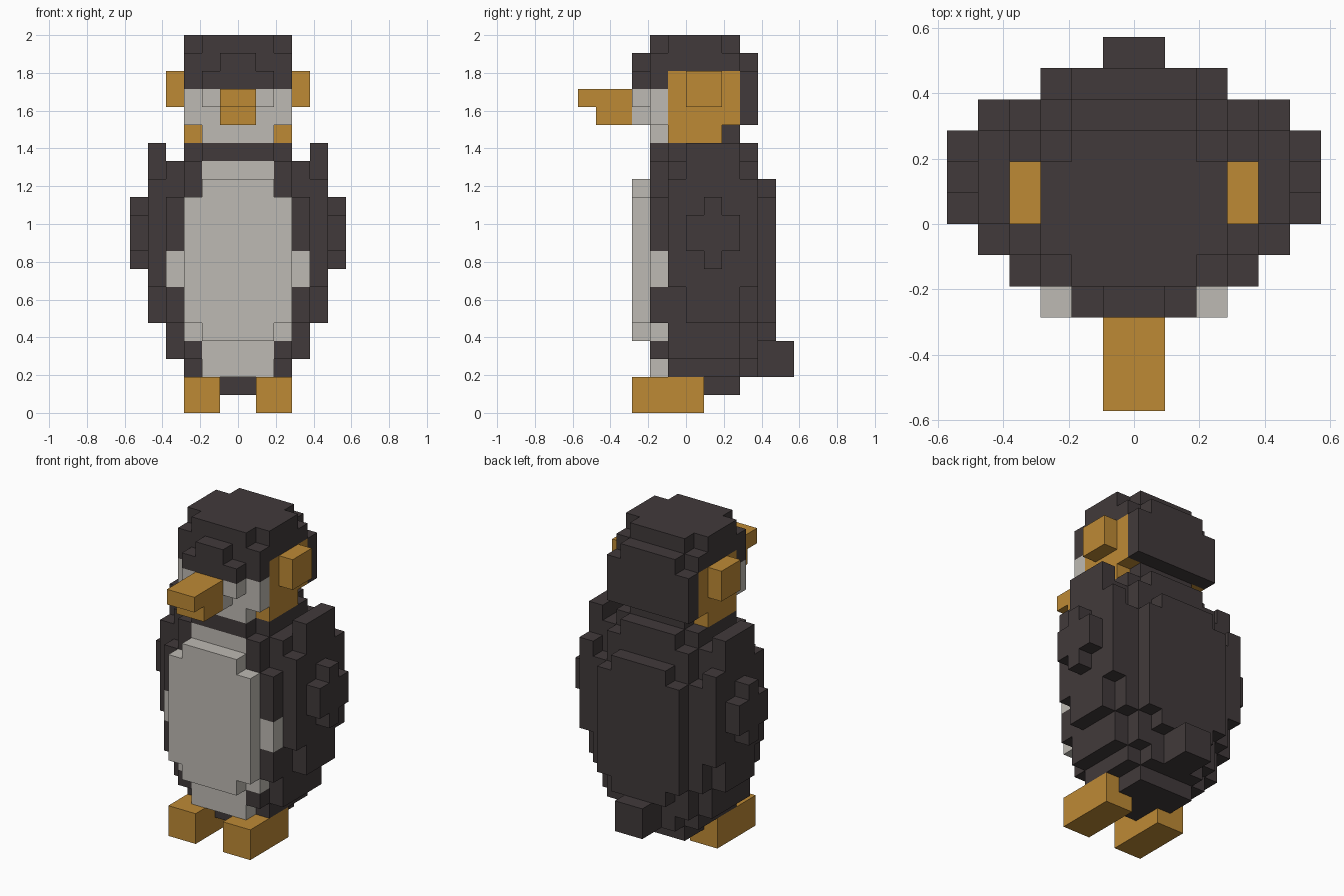
import bpy
import bmesh
from mathutils import Vector

cube = bpy.data.objects.get("Cube")
if cube:
    bpy.data.objects.remove(cube, do_unlink=True)

UNIT = 2 / 21  # edge of one block


def material(name, rgb):
    mat = bpy.data.materials.new(name)
    mat.use_nodes = True
    color = (*rgb, 1)
    mat.diffuse_color = color
    bsdf = next(n for n in mat.node_tree.nodes if n.type == 'BSDF_PRINCIPLED')
    bsdf.inputs["Base Color"].default_value = color
    bsdf.inputs["Roughness"].default_value = 0.9
    return mat


DARK = material("charcoal", (0.053, 0.042, 0.043))
LIGHT = material("pale_grey", (0.515, 0.491, 0.451))
ORANGE = material("orange", (0.515, 0.254, 0.036))

blocks = {}      # block position -> part name
part_color = {}  # part name -> material


def fill(part, color, x, y, z):
    """Fill a box of blocks; later boxes replace earlier ones."""
    part_color[part] = color
    for i in range(*x):
        for j in range(*y):
            for k in range(*z):
                blocks[i, j, k] = part


def centred(part, color, half, y, z):
    fill(part, color, (-half, half), y, z)


def paired(part, color, x, y, z):
    fill("left_" + part, color, x, y, z)
    fill("right_" + part, color, (-x[1], -x[0]), y, z)


# Torso, rounded by narrower steps at the ends
centred("body", DARK, 2, (-1, 3), (1, 2))
centred("body", DARK, 4, (-1, 3), (3, 14))
centred("body", DARK, 3, (-1, 3), (2, 15))
for y in ((-2, -1), (3, 4)):
    centred("body", DARK, 4, y, (5, 12))
    centred("body", DARK, 3, y, (3, 14))
    centred("body", DARK, 2, y, (2, 15))
centred("back", DARK, 3, (4, 5), (5, 12))
centred("back", DARK, 2, (4, 5), (4, 13))

# Pale belly and side patches
centred("belly", LIGHT, 2, (-2, -1), (2, 14))
centred("belly", LIGHT, 3, (-3, -2), (5, 12))
centred("belly", LIGHT, 2, (-3, -2), (4, 13))
paired("belly_edge", LIGHT, (2, 3), (-2, -1), (4, 5))
paired("side_patch", LIGHT, (3, 4), (-2, -1), (7, 9))

# Wings with a raised cross on the outside
paired("wing", DARK, (4, 5), (-1, 4), (7, 13))
paired("wing", DARK, (4, 5), (0, 3), (5, 15))
paired("wing", DARK, (5, 6), (0, 3), (9, 11))
paired("wing", DARK, (5, 6), (1, 2), (8, 12))

# Tail and feet
centred("tail", DARK, 1, (4, 6), (2, 4))
paired("foot", ORANGE, (1, 3), (-3, 1), (0, 2))

# Head and cap
centred("head", DARK, 2, (-1, 3), (15, 16))
centred("head", DARK, 3, (-2, 3), (16, 20))
centred("head", DARK, 3, (-1, 2), (20, 21))
centred("head", DARK, 2, (-2, 3), (20, 21))
centred("head", DARK, 3, (3, 4), (16, 19))
centred("head", DARK, 2, (3, 4), (19, 20))
centred("brow", DARK, 2, (-3, -2), (18, 19))
centred("brow", DARK, 1, (-3, -2), (19, 20))

# Face, cheeks, ear patches and beak
centred("face", LIGHT, 3, (-2, -1), (16, 18))
centred("face", LIGHT, 2, (-2, -1), (15, 16))
centred("face", LIGHT, 2, (-3, -2), (17, 18))
centred("face", LIGHT, 1, (-3, -2), (16, 17))
paired("cheek", ORANGE, (2, 3), (-1, 3), (16, 19))
paired("cheek", ORANGE, (2, 3), (-1, 2), (15, 16))
paired("ear_patch", ORANGE, (3, 4), (0, 2), (17, 19))
centred("beak", ORANGE, 1, (-6, -3), (17, 18))
centred("beak", ORANGE, 1, (-5, -3), (16, 17))


def add_block_faces(bm, pos):
    """Add only the sides of a block that are exposed to the air."""
    centre = Vector(pos) + Vector((0.5, 0.5, 0.5))
    for axis in range(3):
        for sign in (-1, 1):
            normal = Vector((0, 0, 0))
            normal[axis] = sign
            if tuple(int(a + b) for a, b in zip(pos, normal)) in blocks:
                continue
            u = Vector((0, 0, 0))
            u[(axis + 1) % 3] = 0.5
            v = normal.cross(u)
            mid = centre + normal / 2
            corners = (mid - u - v, mid + u - v, mid + u + v, mid - u + v)
            bm.faces.new([bm.verts.new(c * UNIT) for c in corners])


# One mesh per part, with flat areas merged into single faces
for part, mat in part_color.items():
    bm = bmesh.new()
    for pos, owner in blocks.items():
        if owner == part:
            add_block_faces(bm, pos)
    bmesh.ops.remove_doubles(bm, verts=bm.verts, dist=UNIT / 100)
    bmesh.ops.dissolve_limit(bm, angle_limit=0.01, verts=bm.verts, edges=bm.edges)
    mesh = bpy.data.meshes.new(part)
    bm.to_mesh(mesh)
    bm.free()
    mesh.materials.append(mat)
    bpy.context.collection.objects.link(bpy.data.objects.new(part, mesh))
